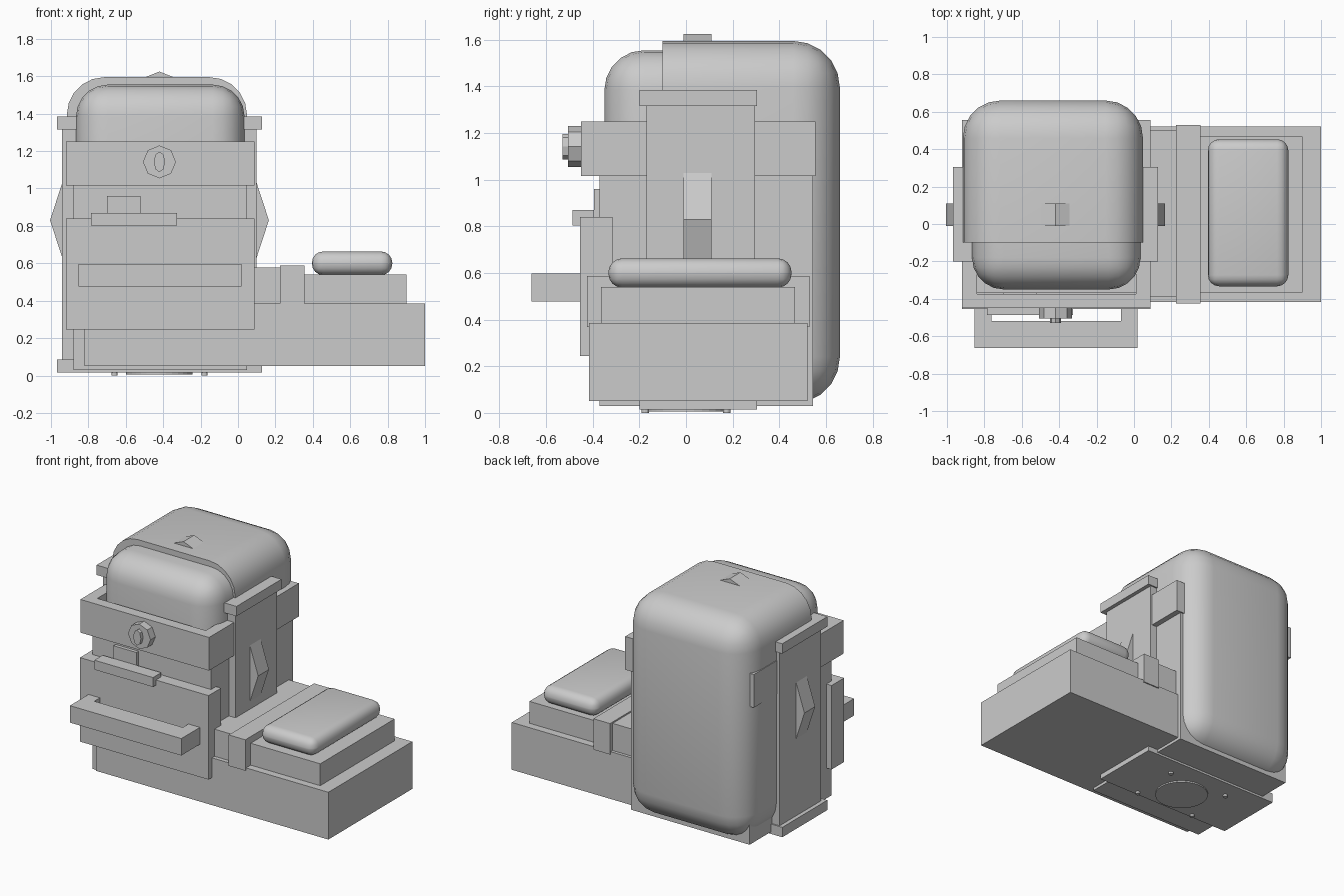
import bpy
import bmesh
from math import radians
from mathutils import Vector, Matrix

cube = bpy.data.objects.get("Cube")
if cube:
    bpy.data.objects.remove(cube, do_unlink=True)

MID = -0.42  # centre line of the tower


def finish(name, bm, smooth=False):
    bmesh.ops.recalc_face_normals(bm, faces=bm.faces)
    mesh = bpy.data.meshes.new(name)
    bm.to_mesh(mesh)
    bm.free()
    obj = bpy.data.objects.new(name, mesh)
    bpy.context.collection.objects.link(obj)
    if smooth:
        bpy.ops.object.select_all(action="DESELECT")
        obj.select_set(True)
        bpy.context.view_layer.objects.active = obj
        bpy.ops.object.shade_smooth_by_angle(angle=radians(40))
    return obj


def add_box(bm, x, y, z):
    lo, hi = Vector((x[0], y[0], z[0])), Vector((x[1], y[1], z[1]))
    matrix = Matrix.Translation((lo + hi) / 2) @ Matrix.Diagonal((*(hi - lo), 1))
    bmesh.ops.create_cube(bm, size=1, matrix=matrix)


def boxes(name, *parts):
    bm = bmesh.new()
    for part in parts:
        add_box(bm, *part)
    return finish(name, bm)


def rounded(name, x, y, z, radius, segments=5, cut_y=None):
    """Box with every edge rounded, optionally sliced flat at cut_y."""
    bm = bmesh.new()
    add_box(bm, x, y, z)
    bmesh.ops.bevel(bm, geom=bm.edges[:], offset=radius, segments=segments,
                    profile=0.5, affect="EDGES")
    if cut_y is not None:
        cut = bmesh.ops.bisect_plane(bm, geom=bm.verts[:] + bm.edges[:] + bm.faces[:],
                                     plane_co=(0, cut_y, 0), plane_no=(0, 1, 0),
                                     clear_inner=True)
        rim = [e for e in cut["geom_cut"] if isinstance(e, bmesh.types.BMEdge)]
        bmesh.ops.contextual_create(bm, geom=rim)
    return finish(name, bm, smooth=True)


def disc(name, centre, radius, depth, sides, axis="Z", scale=(1, 1, 1)):
    bm = bmesh.new()
    turn = Matrix.Rotation(radians(90), 4, "X") if axis == "Y" else Matrix.Identity(4)
    matrix = Matrix.Translation(centre) @ Matrix.Diagonal((*scale, 1)) @ turn
    bmesh.ops.create_cone(bm, cap_ends=True, segments=sides, radius1=radius,
                          radius2=radius, depth=depth, matrix=matrix)
    return finish(name, bm)


def wedge(name, profile, y):
    """Triangular x/z profile extruded along y."""
    bm = bmesh.new()
    face = bm.faces.new([bm.verts.new((px, y[0], pz)) for px, pz in profile])
    new = bmesh.ops.extrude_face_region(bm, geom=[face])["geom"]
    verts = [v for v in new if isinstance(v, bmesh.types.BMVert)]
    bmesh.ops.translate(bm, verts=verts, vec=(0, y[1] - y[0], 0))
    return finish(name, bm)


# Tower core and rounded shells
boxes("tower_core", ((-0.88, 0.048), (-0.37, 0.545), (0.03, 1.1)))
rounded("rear_shell", (-0.915, 0.048), (-0.8, 0.66), (0.04, 1.595), 0.2, cut_y=-0.1)
rounded("front_dome", (-0.866, 0.035), (-0.35, 0.35), (0.5, 1.555), 0.17)

# Open collar around the dome
boxes("collar",
      ((-0.92, 0.088), (-0.45, -0.375), (1.015, 1.25)),
      ((-0.92, -0.84), (-0.375, 0.555), (1.015, 1.25)),
      ((0.01, 0.088), (-0.375, 0.555), (1.015, 1.25)))

# Side panels with end rails
boxes("side_panels", ((-0.94, 0.1), (-0.17, 0.295), (0.06, 1.32)))
boxes("upper_rails", ((-0.968, 0.128), (-0.2, 0.305), (1.315, 1.385)))
boxes("bottom_plate", ((-0.968, 0.128), (-0.2, 0.305), (0.015, 0.085)))

# Ridged ornaments on both sides and the top
for side, label in ((-1, "right"), (1, "left")):
    wall, tip = MID + side * 0.5, MID + side * 0.585
    wedge(label + "_ornament", ((wall, 0.57), (tip, 0.83), (wall, 1.09)), (-0.01, 0.11))
wedge("top_ornament", ((MID - 0.08, 1.593), (MID, 1.625), (MID + 0.08, 1.593)), (-0.01, 0.11))

# Drawer front, handle and ledge
boxes("drawer_front", ((-0.92, 0.088), (-0.455, -0.315), (0.245, 0.84)))
boxes("drawer_handle",
      ((-0.853, 0.02), (-0.663, -0.518), (0.477, 0.597)),
      ((-0.853, -0.763), (-0.518, -0.45), (0.477, 0.597)),
      ((-0.07, 0.02), (-0.518, -0.45), (0.477, 0.597)))
boxes("front_ledge", ((-0.785, -0.325), (-0.487, -0.395), (0.803, 0.87)))
boxes("front_tab", ((-0.7, -0.52), (-0.395, -0.36), (0.84, 0.96)))

# Knob on the collar
disc("knob", (MID, -0.475, 1.142), 0.088, 0.06, 8, "Y")
disc("knob_grip", (MID, -0.51, 1.142), 0.055, 0.04, 8, "Y", (0.55, 1, 1))

# Underside disc and screws
disc("underside_disc", (MID, 0, 0.015), 0.178, 0.02, 32)
for sx in (-0.24, 0.24):
    for sy in (-0.175, 0.175):
        disc("underside_screw", (MID + sx, sy, 0.015), 0.016, 0.03, 12)

# Low bench extending to the side
boxes("bench_base", ((-0.82, 1), (-0.417, 0.522), (0.05, 0.385)))
boxes("bench_top", ((0, 0.9), (-0.365, 0.467), (0.385, 0.54)))
boxes("bench_link", ((0, 0.23), (-0.388, 0.5), (0.385, 0.577)))
boxes("bench_strap", ((0.225, 0.355), (-0.425, 0.53), (0.368, 0.587)))
rounded("cushion", (0.395, 0.825), (-0.333, 0.453), (0.537, 0.663), 0.06, 4)
